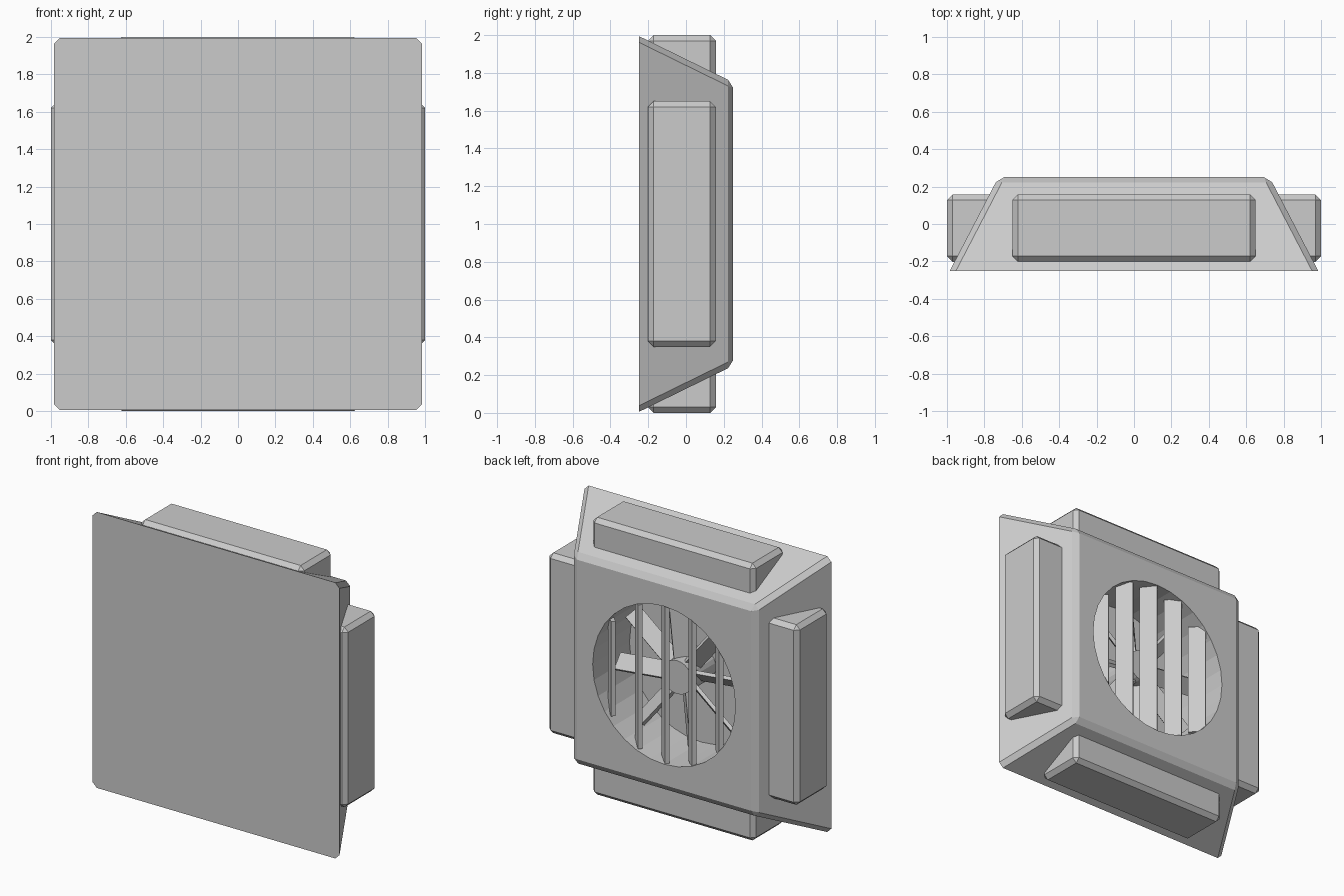
import bpy, bmesh, math
from mathutils import Matrix, Vector

if "Cube" in bpy.data.objects:
    bpy.data.objects.remove(bpy.data.objects["Cube"])

grey = bpy.data.materials.new("plain_grey")
grey.diffuse_color = (0.6, 0.6, 0.6, 1)
grey.use_nodes = True
grey.node_tree.nodes["Principled BSDF"].inputs["Base Color"].default_value = grey.diffuse_color


def finish(bm, name):
    bmesh.ops.recalc_face_normals(bm, faces=bm.faces)
    me = bpy.data.meshes.new(name)
    bm.to_mesh(me)
    bm.free()
    me.materials.append(grey)
    ob = bpy.data.objects.new(name, me)
    bpy.context.collection.objects.link(ob)
    return ob


def box(name, size, matrix, bevel=0):
    bm = bmesh.new()
    bmesh.ops.create_cube(bm, size=1)
    bmesh.ops.scale(bm, vec=size, verts=bm.verts)
    if bevel:
        bmesh.ops.bevel(bm, geom=bm.edges[:], offset=bevel, segments=1, affect='EDGES')
    bmesh.ops.transform(bm, matrix=matrix, verts=bm.verts)
    return finish(bm, name)


def drum(name, r, y0, y1, sides):
    bm = bmesh.new()
    bmesh.ops.create_cone(bm, cap_ends=True, segments=sides, radius1=r, radius2=r,
                          depth=y1 - y0,
                          matrix=Matrix.Translation((0, (y0 + y1) / 2, 1))
                          @ Matrix.Rotation(math.pi / 2, 4, 'X'))
    return finish(bm, name)


# Tapered housing: knife edge at the front, chamfers on the slanted and back edges
bm = bmesh.new()
bmesh.ops.create_cube(bm, size=2)
for v in bm.verts:
    front = v.co.y < 0
    v.co = Vector((v.co.x * (0.985 if front else 0.725), v.co.y * 0.25,
                   1 + v.co.z * (0.995 if front else 0.75)))
edges = [e for e in bm.edges if any(v.co.y > 0 for v in e.verts)]
bmesh.ops.bevel(bm, geom=edges, offset=0.03, segments=1, affect='EDGES')
housing = finish(bm, "housing")

# Round duct opening cut into the back
R = 0.57
cutter = drum("duct_cutter", R, -0.17, 0.4, 32)
cutter.hide_render = True
mod = housing.modifiers.new("duct", 'BOOLEAN')
mod.operation = 'DIFFERENCE'
mod.solver = 'EXACT'
mod.object = cutter
bpy.context.view_layer.update()
dg = bpy.context.evaluated_depsgraph_get()
cut_mesh = bpy.data.meshes.new_from_object(housing.evaluated_get(dg))
housing.modifiers.clear()
housing.data = cut_mesh
bpy.data.objects.remove(cutter)

# Four chamfered blocks around the sides
for i, side in enumerate(("right", "top", "left", "bottom")):
    m = (Matrix.Translation((0, 0, 1)) @ Matrix.Rotation(-i * math.pi / 2, 4, 'Y')
         @ Matrix.Translation((0.85, -0.022, 0)))
    box(side + "_block", (0.3, 0.36, 1.3), m, 0.03)

# Angled vertical slats, each as long as the opening allows
for i in range(-2, 3):
    x = 0.03 + i * 0.215
    length = 2 * math.sqrt(R * R - x * x) + 0.01
    box("slat", (0.12, 0.03, length),
        Matrix.Translation((x, 0.19, 1)) @ Matrix.Rotation(-math.pi / 4, 4, 'Z'))

# Fan hub and eight pitched blades
drum("fan_hub", 0.12, -0.17, 0.1, 24)
for i in range(8):
    m = (Matrix.Translation((0, 0.02, 1))
         @ Matrix.Rotation(math.radians(6 + 45 * i), 4, 'Y')
         @ Matrix.Translation((0.31, 0, 0))
         @ Matrix.Rotation(-math.pi / 4, 4, 'X'))
    box("fan_blade", (0.44, 0.12, 0.025), m)
